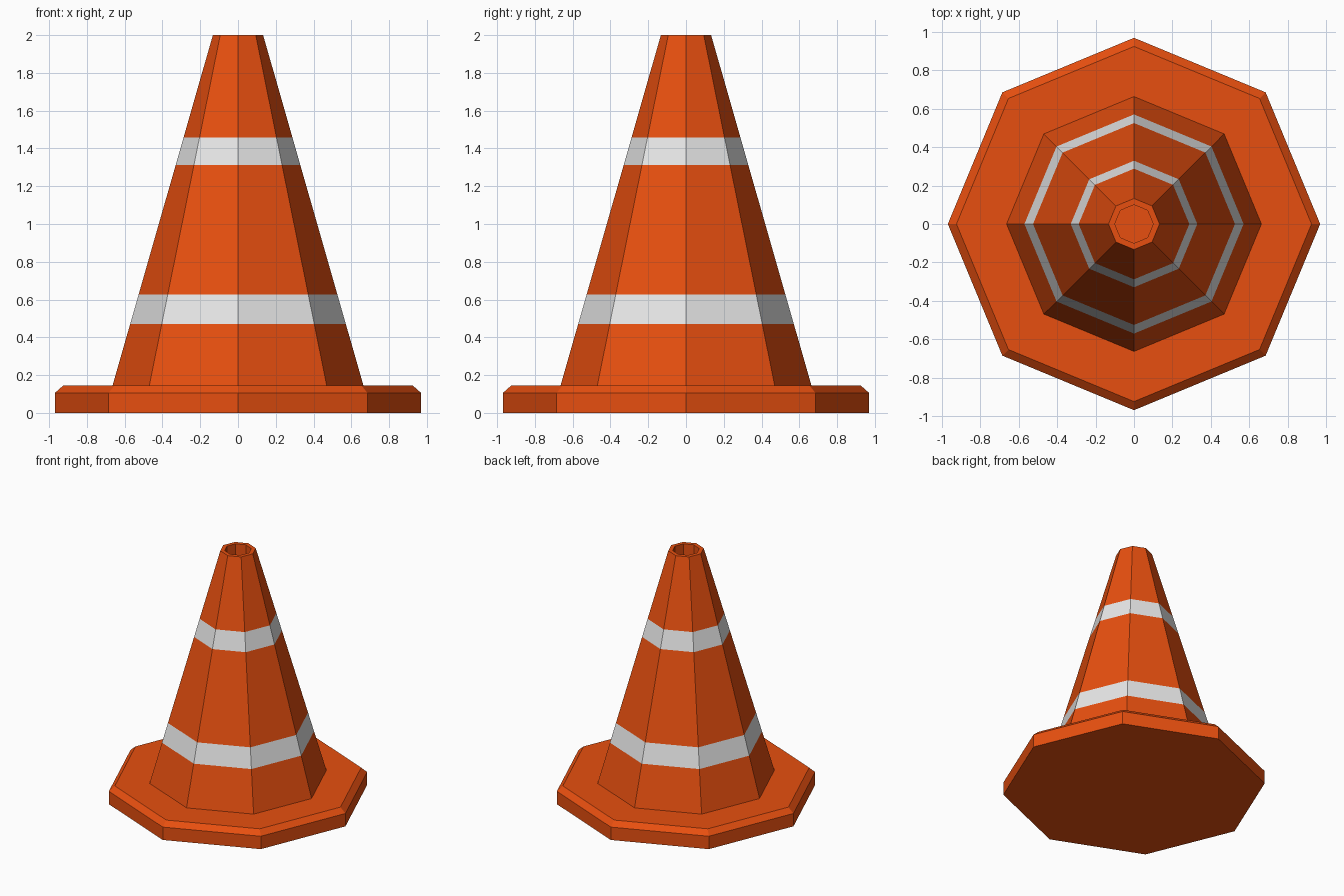
import bpy, bmesh, math

if "Cube" in bpy.data.objects:
    bpy.data.objects.remove(bpy.data.objects["Cube"])

SIDES = 8


def material(name, rgb):
    m = bpy.data.materials.new(name)
    m.diffuse_color = (*rgb, 1.0)
    m.use_nodes = True
    m.node_tree.nodes["Principled BSDF"].inputs["Base Color"].default_value = m.diffuse_color
    return m


orange = material("safety orange", (0.82, 0.08, 0.005))
white = material("reflective white", (0.8, 0.8, 0.8))


def lathe(name, profile, mats, stripes=()):
    """Loft octagonal rings (radius, z) and cap both ends."""
    bm = bmesh.new()
    rings = []
    for r, z in profile:
        rings.append([bm.verts.new((r * math.cos(math.tau * i / SIDES),
                                    r * math.sin(math.tau * i / SIDES), z))
                      for i in range(SIDES)])
    for k, (a, b) in enumerate(zip(rings, rings[1:])):
        for i in range(SIDES):
            j = (i + 1) % SIDES
            f = bm.faces.new((a[i], a[j], b[j], b[i]))
            f.material_index = 1 if k in stripes else 0
    bm.faces.new(rings[0][::-1])
    bm.faces.new(rings[-1])
    bmesh.ops.recalc_face_normals(bm, faces=bm.faces)
    me = bpy.data.meshes.new(name)
    bm.to_mesh(me)
    bm.free()
    for m in mats:
        me.materials.append(m)
    ob = bpy.data.objects.new(name, me)
    bpy.context.collection.objects.link(ob)
    return ob


def cone_point(z):
    """Point on the straight taper of the cone body."""
    t = (z - 0.145) / (2.0 - 0.145)
    return (0.664 + (0.133 - 0.664) * t, z)


# Foot plate with chamfered upper edge
lathe("base_plate", [(0.97, 0), (0.97, 0.105), (0.925, 0.145)], [orange])

# Cone body with two stripe bands and a recessed hole in the top
body = [cone_point(z) for z in (0.145, 0.47, 0.627, 1.313, 1.458, 2.0)]
hole = [(0.1, 2.0), (0.1, 1.85)]
lathe("cone_body", body + hole, [orange, white], stripes=(1, 3))
